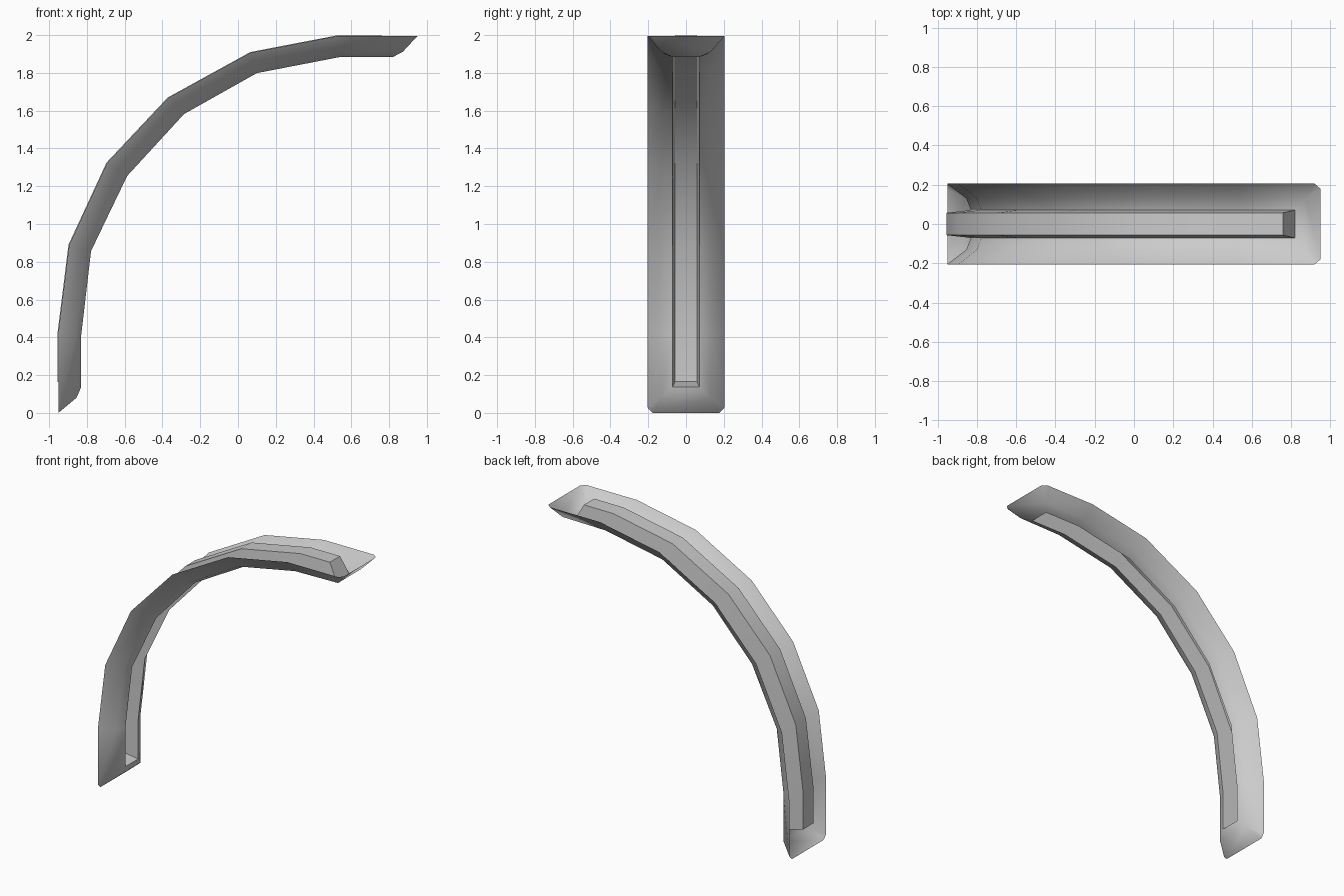
import bpy, bmesh
from mathutils import Vector

if "Cube" in bpy.data.objects:
    bpy.data.objects.remove(bpy.data.objects["Cube"])

# Side-view bend points (x, z) of the wide outer rim and of the raised inner face
outer = [(-.951, .429), (-.894, .889), (-.693, 1.323), (-.37, 1.667), (.066, 1.907), (.529, 1.996)]
inner = [(-.83, .413), (-.778, .857), (-.587, 1.254), (-.286, 1.582), (.1, 1.799), (.54, 1.884)]

# Nested loops: half width, depth fraction, lower end (x, z), upper end (x, z)
rings = [
    (.205, 0.0, (-.951, .03), (.92, 1.996)),      # rim, stopping at corner chamfers
    (.131, .80, (-.855, .08), (.873, 1.912)),     # shoulder of rounded flank
    (.071, 1.0, (-.83, .137), (.82, 1.884)),      # mouth of channel
    (.057, -.03, (-.955, .165), (.758, 2.0)),     # channel floor
]

bm = bmesh.new()


def make_side(ring, s):
    w, t, low, high = ring
    mid = [Vector(a).lerp(Vector(b), t) if t >= 0 else
           Vector(a) + (Vector(a) - Vector(b)) * -t for a, b in zip(outer, inner)]
    return [bm.verts.new((p[0], s * w, p[1])) for p in [low, *mid, high]]


sides = [{s: make_side(r, s) for s in (-1, 1)} for r in rings]

# Long flanks and channel walls
for a, b in zip(sides, sides[1:]):
    for s in (-1, 1):
        for i in range(len(a[s]) - 1):
            bm.faces.new((a[s][i], a[s][i + 1], b[s][i + 1], b[s][i]))

# Channel floor
floor = sides[-1]
floor_faces = [bm.faces.new((floor[-1][i], floor[-1][i + 1], floor[1][i + 1], floor[1][i]))
               for i in range(len(floor[1]) - 1)]

# Sloped end caps with chamfered rim corners
for i, (x, z) in ((0, (-.951, 0)), (-1, (.951, 1.996))):
    tip = {s: bm.verts.new((x, s * .178, z)) for s in (-1, 1)}
    for s in (-1, 1):
        bm.faces.new((tip[s], sides[0][s][i], sides[1][s][i]))
    loops = [tip] + [{s: r[s][i] for s in (-1, 1)} for r in sides[1:]]
    for a, b in zip(loops, loops[1:]):
        bm.faces.new((a[-1], a[1], b[1], b[-1]))

# Make the sheet face the concave side
bmesh.ops.recalc_face_normals(bm, faces=bm.faces[:])
bm.normal_update()
if floor_faces[0].normal.x < 0:
    bmesh.ops.reverse_faces(bm, faces=bm.faces[:])

mesh = bpy.data.meshes.new("curved_trim")
bm.to_mesh(mesh)
bm.free()
trim = bpy.data.objects.new("curved_trim", mesh)
bpy.context.collection.objects.link(trim)
bpy.context.view_layer.objects.active = trim
trim.select_set(True)
bpy.ops.object.shade_smooth_by_angle(angle=.8)
